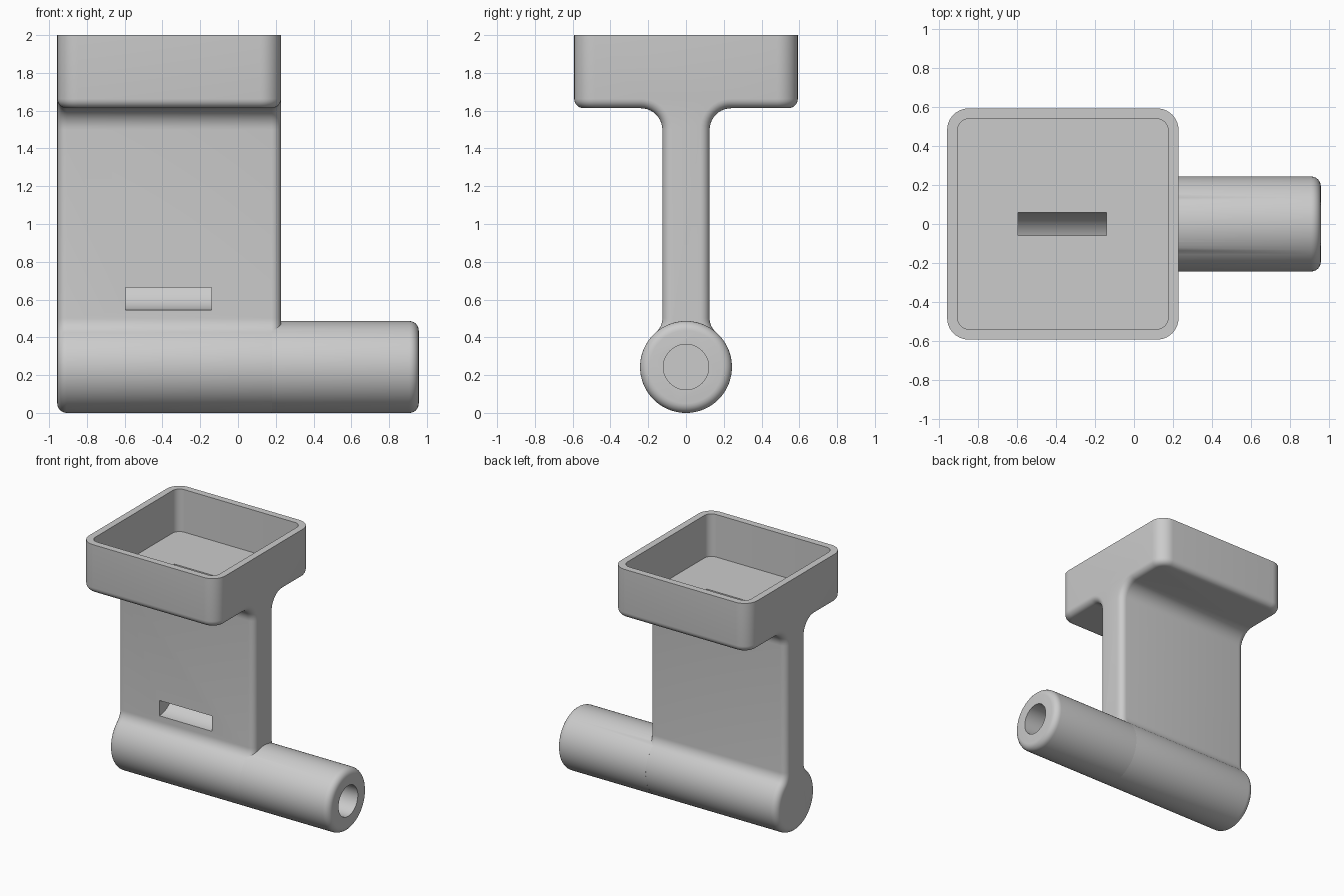
import bpy, bmesh, math

if "Cube" in bpy.data.objects:
    bpy.data.objects.remove(bpy.data.objects["Cube"])

LEFT, RIGHT, LUG_END = -0.957, 0.228, 0.957
R = 0.243                 # tube radius, also its centre height
STEM, CUP = 0.125, 0.592  # half widths across y
CUP_Z, TOP = 1.613, 2.0
ROUND = 0.05

grey = bpy.data.materials.new("plain grey")
grey.use_nodes = True
colour = (0.6, 0.6, 0.6, 1)
grey.diffuse_color = colour
grey.node_tree.nodes["Principled BSDF"].inputs["Base Color"].default_value = colour


def arc(cy, cz, r, a0, a1, n):
    """Points on an arc in the y-z plane, angles in degrees."""
    angles = [math.radians(a0 + (a1 - a0) * i / n) for i in range(n + 1)]
    return [(cy + r * math.cos(a), cz + r * math.sin(a)) for a in angles]


def extrude(profile, x0, x1):
    """Closed solid made by sweeping a y-z profile along x."""
    bm = bmesh.new()
    start = [bm.verts.new((x0, y, z)) for y, z in profile]
    end = [bm.verts.new((x1, y, z)) for y, z in profile]
    bm.faces.new(start)
    bm.faces.new(end[::-1])
    for i in range(len(profile)):
        bm.faces.new((start[i], start[i - 1], end[i - 1], end[i]))
    bmesh.ops.recalc_face_normals(bm, faces=bm.faces)
    return bm


def bevel(bm, test, width, segments):
    bm.normal_update()
    edges = [e for e in bm.edges if test(e)]
    bmesh.ops.bevel(bm, geom=edges, offset=width, segments=segments,
                    profile=0.5, affect='EDGES', clamp_overlap=False)


def upright(e):
    a, b = (v.co for v in e.verts)
    return abs(a.z - b.z) > 0.2 and abs(a.x - b.x) + abs(a.y - b.y) < 0.001


def finish(bm, name):
    bmesh.ops.remove_doubles(bm, verts=bm.verts, dist=0.00001)
    bmesh.ops.recalc_face_normals(bm, faces=bm.faces)
    mesh = bpy.data.meshes.new(name)
    bm.to_mesh(mesh)
    bm.free()
    mesh.materials.append(grey)
    obj = bpy.data.objects.new(name, mesh)
    bpy.context.collection.objects.link(obj)
    return obj


def combine(target, other, operation):
    mod = target.modifiers.new(operation.lower(), 'BOOLEAN')
    mod.object, mod.operation, mod.solver = other, operation, 'EXACT'
    bpy.context.view_layer.objects.active = target
    bpy.ops.object.modifier_apply(modifier=mod.name)
    bpy.data.objects.remove(other)


# Body: tube, stem and cup swept as one filleted outline
FILLET, FLARE = 0.1, 0.115
fy = STEM + FILLET
fz = R + math.sqrt((R + FILLET) ** 2 - fy ** 2)
touch = math.degrees(math.atan2(fz - R, fy))
half = arc(0, R, R, -90, touch, 32)
half += arc(fy, fz, FILLET, 180 + touch, 180, 8)[1:]
half += arc(STEM + FLARE, CUP_Z - FLARE, FLARE, 180, 90, 10)
half += [(CUP, CUP_Z), (CUP, TOP)]
body_bm = extrude(half + [(-y, z) for y, z in half[:0:-1]], LEFT, RIGHT)
bevel(body_bm, lambda e: upright(e) and abs(e.verts[0].co.y) > CUP - 0.01, 0.11, 10)
bevel(body_bm, lambda e: e.calc_face_angle(0) > 1.0
      and min(v.co.z for v in e.verts) < TOP - 0.01, ROUND, 6)
body = finish(body_bm, "holder_body")

# Lug: tube carried on past the stem, with a rounded end
lug_bm = extrude(arc(0, R, R + 0.0003, -90, 270, 64)[:-1], RIGHT - ROUND + 0.002, LUG_END)
bevel(lug_bm, lambda e: all(v.co.x > LUG_END - 0.01 for v in e.verts), ROUND, 6)
combine(body, finish(lug_bm, "lug"), 'UNION')

# Cup hollow
WALL = 0.053
floor = CUP_Z + WALL
inner = CUP - WALL
hollow_bm = extrude([(-inner, floor), (inner, floor), (inner, TOP + 0.1),
                     (-inner, TOP + 0.1)], LEFT + WALL, RIGHT - WALL)
bevel(hollow_bm, upright, 0.06, 8)
combine(body, finish(hollow_bm, "cup_hollow"), 'DIFFERENCE')

# Flat channel: drops from the cup floor and curves out of the front
bend_y, bend_z = -STEM, 0.73
channel = [(-0.3, bend_z - 0.185)] + arc(bend_y, bend_z, 0.185, -90, 0, 12)
channel += [(0.06, 1.8), (-0.06, 1.8)]
channel += arc(bend_y, bend_z, 0.065, 0, -90, 12) + [(-0.3, bend_z - 0.065)]
combine(body, finish(extrude(channel, -0.595, -0.14), "channel"), 'DIFFERENCE')

# Bore in the lug end
bore_bm = extrude(arc(0, R, 0.12, 0, 360, 48)[:-1], 0.0, LUG_END + 0.1)
combine(body, finish(bore_bm, "bore"), 'DIFFERENCE')

bpy.ops.object.select_all(action='DESELECT')
body.select_set(True)
bpy.context.view_layer.objects.active = body
bpy.ops.object.shade_smooth_by_angle(angle=math.radians(35))
